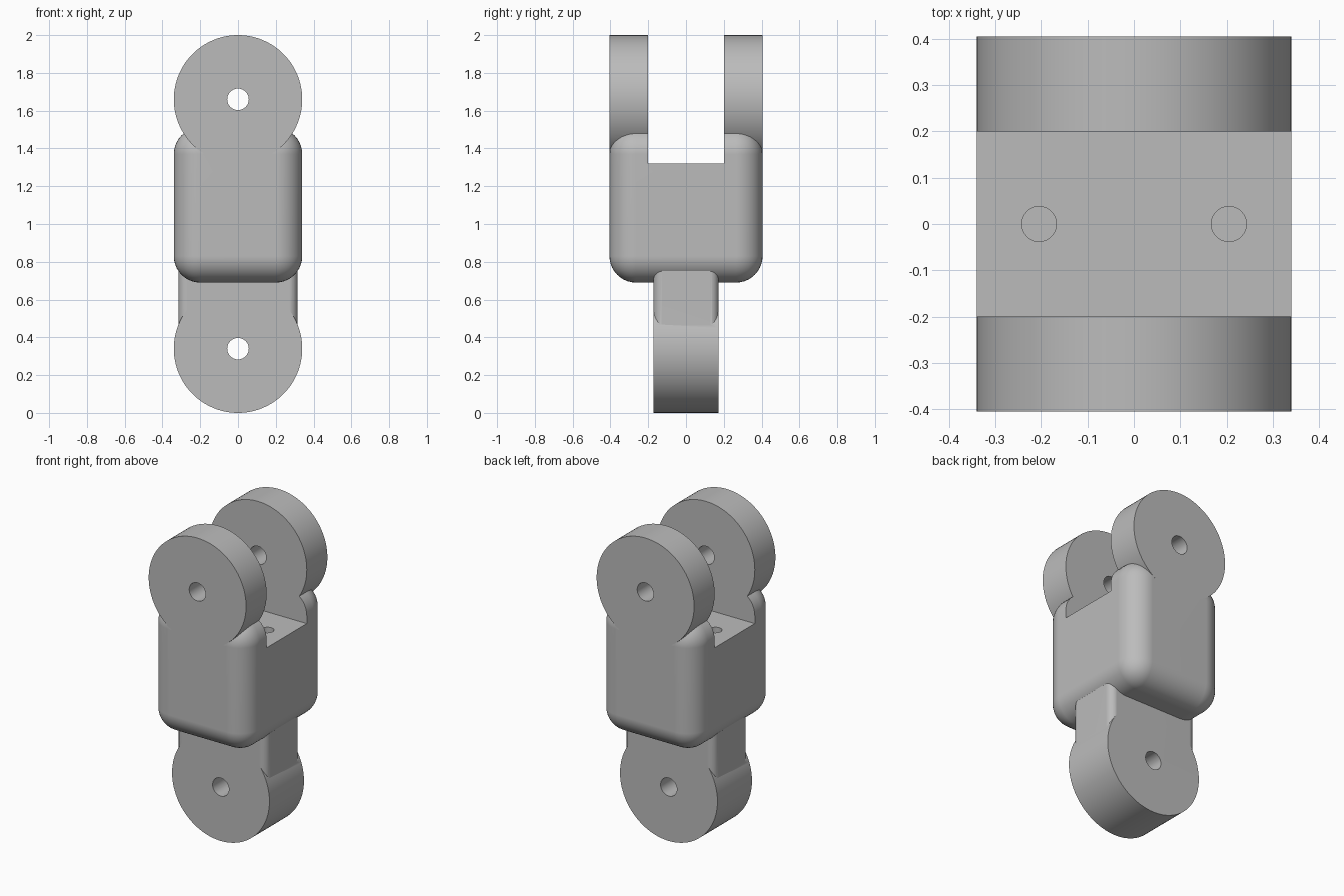
import bpy
import math

cube = bpy.data.objects.get("Cube")
if cube:
    bpy.data.objects.remove(cube, do_unlink=True)

grey = bpy.data.materials.new("plain_grey")
grey.use_nodes = True
GREY = (0.5, 0.5, 0.5, 1)
grey.diffuse_color = GREY
grey.node_tree.nodes["Principled BSDF"].inputs["Base Color"].default_value = GREY

R = 0.34            # knuckle radius
TOP, LOW = 1.66, R  # pivot heights


def activate(obj):
    bpy.ops.object.select_all(action='DESELECT')
    obj.select_set(True)
    bpy.context.view_layer.objects.active = obj


def apply_all(obj):
    activate(obj)
    for mod in list(obj.modifiers):
        bpy.ops.object.modifier_apply(modifier=mod.name)


def box(name, size, z):
    bpy.ops.mesh.primitive_cube_add(size=1, location=(0, 0, z))
    obj = bpy.context.object
    obj.name = name
    obj.scale = size
    bpy.ops.object.transform_apply(location=True, scale=True)
    obj.data.materials.append(grey)
    return obj


def cylinder(name, radius, length, loc, along_y=True, sides=96):
    turn = math.pi / 2 if along_y else 0
    bpy.ops.mesh.primitive_cylinder_add(vertices=sides, radius=radius, depth=length,
                                        location=loc, rotation=(turn, 0, 0))
    obj = bpy.context.object
    obj.name = name
    bpy.ops.object.transform_apply(location=True, rotation=True)
    obj.data.materials.append(grey)
    return obj


def combine(obj, other, operation):
    mod = obj.modifiers.new(operation.lower(), 'BOOLEAN')
    mod.operation = operation
    mod.solver = 'EXACT'
    mod.object = other
    apply_all(obj)
    bpy.data.objects.remove(other, do_unlink=True)


def round_edges(obj, width, segments, vertical_only=False):
    mod = obj.modifiers.new("rounding", 'BEVEL')
    mod.width = width
    mod.segments = segments
    if vertical_only:
        weight = obj.data.attributes.new("bevel_weight_edge", 'FLOAT', 'EDGE')
        for edge in obj.data.edges:
            a, b = (obj.data.vertices[i].co for i in edge.vertices)
            weight.data[edge.index].value = float(abs(a.z - b.z) > 0.01)
        mod.limit_method = 'WEIGHT'
    apply_all(obj)


def smooth(obj):
    activate(obj)
    bpy.ops.object.shade_smooth_by_angle(angle=math.radians(25))
    mod = obj.modifiers.new("even_normals", 'WEIGHTED_NORMAL')
    mod.keep_sharp = True


# Rounded body with the two upper knuckles, split by a slot
clevis = box("clevis_body", (2 * R, 0.81, 0.82), 1.10)
round_edges(clevis, 0.14, 10)
combine(clevis, cylinder("upper_knuckles", R, 0.81, (0, 0, TOP)), 'UNION')
combine(clevis, box("slot_cutter", (1, 0.40, 1), 1.82), 'DIFFERENCE')
combine(clevis, cylinder("upper_pin_cutter", 0.057, 1, (0, 0, TOP), sides=48), 'DIFFERENCE')

# Two blind bolt holes in the slot floor
for side in (-1, 1):
    bolt = cylinder("bolt_cutter", 0.038, 0.6, (side * 0.205, 0, 1.15 + 0.2), False, 32)
    combine(clevis, bolt, 'DIFFERENCE')
smooth(clevis)

# Lower tongue: neck running up into the body, and a single knuckle
tongue = box("lower_tongue", (0.63, 0.344, 0.60), 0.60)
round_edges(tongue, 0.045, 6, vertical_only=True)
combine(tongue, cylinder("lower_knuckle", R, 0.344, (0, 0, LOW)), 'UNION')
combine(tongue, cylinder("lower_pin_cutter", 0.057, 1, (0, 0, LOW), sides=48), 'DIFFERENCE')
smooth(tongue)
